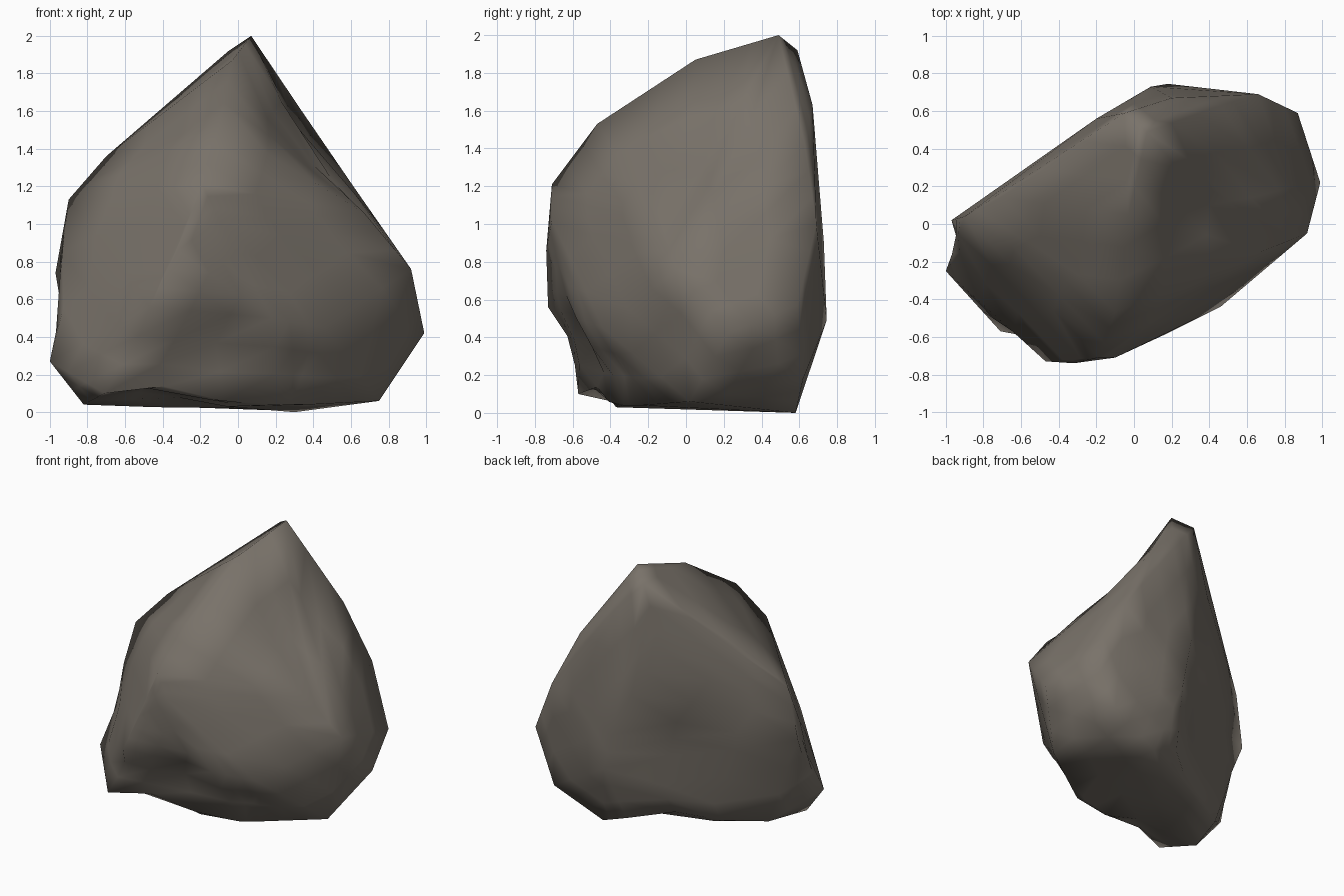
import bpy, bmesh
from mathutils import Vector

cube = bpy.data.objects.get("Cube")
if cube:
    bpy.data.objects.remove(cube, do_unlink=True)

# Stone colour
stone = bpy.data.materials.new("warm grey stone")
stone.use_nodes = True
colour = (0.19, 0.168, 0.142, 1)
stone.diffuse_color = colour
stone.node_tree.nodes["Principled BSDF"].inputs["Base Color"].default_value = colour

# Corners of the boulder, grouped by region
summit = [(.07, .49, 2), (-.05, .59, 1.92), (-.03, .05, 1.87)]
left_edge = [(-.38, .38, 1.56), (-.2, .56, 1.43), (-.7, .14, 1.36),
             (-.9, .04, 1.13), (-.97, .02, .74), (-1, -.25, .27)]
front_ridge = [(-.1, -.47, 1.53), (-.19, -.71, 1.21), (-.1, -.71, 1.02),
               (-.32, -.74, .86), (-.47, -.73, .56)]
right_bulge = [(.67, -.15, 1.06), (.46, -.44, .45), (.18, -.58, .5),
               (.92, -.05, .76), (.99, .22, .42), (.87, .59, .57)]
back = [(.2, .67, 1.63), (.46, .63, 1.42), (.66, .69, 1),
        (.18, .745, .49), (.09, .73, .9), (.69, .62, .18)]
base = [(-.82, -.3, .04), (-.71, -.57, .1), (-.26, -.3, .05), (-.06, -.37, .03),
        (.24, -.33, .04), (.37, -.24, .04), (.75, .02, .06), (.3, .58, 0),
        (.1, .58, .07), (-.05, .44, .05), (-.72, .02, .05)]

bm = bmesh.new()
for p in summit + left_edge + front_ridge + right_bulge + back + base:
    bm.verts.new(p)
bmesh.ops.convex_hull(bm, input=bm.verts)
loose = [v for v in bm.verts if not v.link_faces]
bmesh.ops.delete(bm, geom=loose, context='VERTS')
bmesh.ops.subdivide_edges(bm, edges=bm.edges, cuts=2, use_grid_fill=True)
bmesh.ops.triangulate(bm, faces=bm.faces)


# Worn hollows: push the surface inward around a point
def hollow(centre, radius, push):
    for v in bm.verts:
        d = (v.co - Vector(centre)).length / radius
        if d < 1:
            v.co += Vector(push) * (1 - d * d)


hollow((.34, .15, 1.42), .43, (-.08, .04, -.07))   # saddle above the right bulge
hollow((-.12, -.6, .35), .27, (0, .1, 0))          # front cleft
hollow((-.55, -.66, .33), .18, (.03, .06, 0))      # undercut of the front lobe
hollow((-.25, .48, .6), .42, (.04, -.06, 0))       # back hollow
hollow((.32, -.38, .2), .16, (-.02, .04, .02))     # flute under the bulge
hollow((-.97, -.12, .55), .2, (.04, 0, 0))         # left notch
hollow((-.42, -.44, .06), .28, (0, .02, .06))      # front foot arch
hollow((-.1, .4, .06), .2, (.02, -.05, .04))       # back foot arch
bmesh.ops.recalc_face_normals(bm, faces=bm.faces)

mesh = bpy.data.meshes.new("boulder")
bm.to_mesh(mesh)
bm.free()
boulder = bpy.data.objects.new("boulder", mesh)
bpy.context.collection.objects.link(boulder)
mesh.materials.append(stone)
mesh.shade_smooth()
